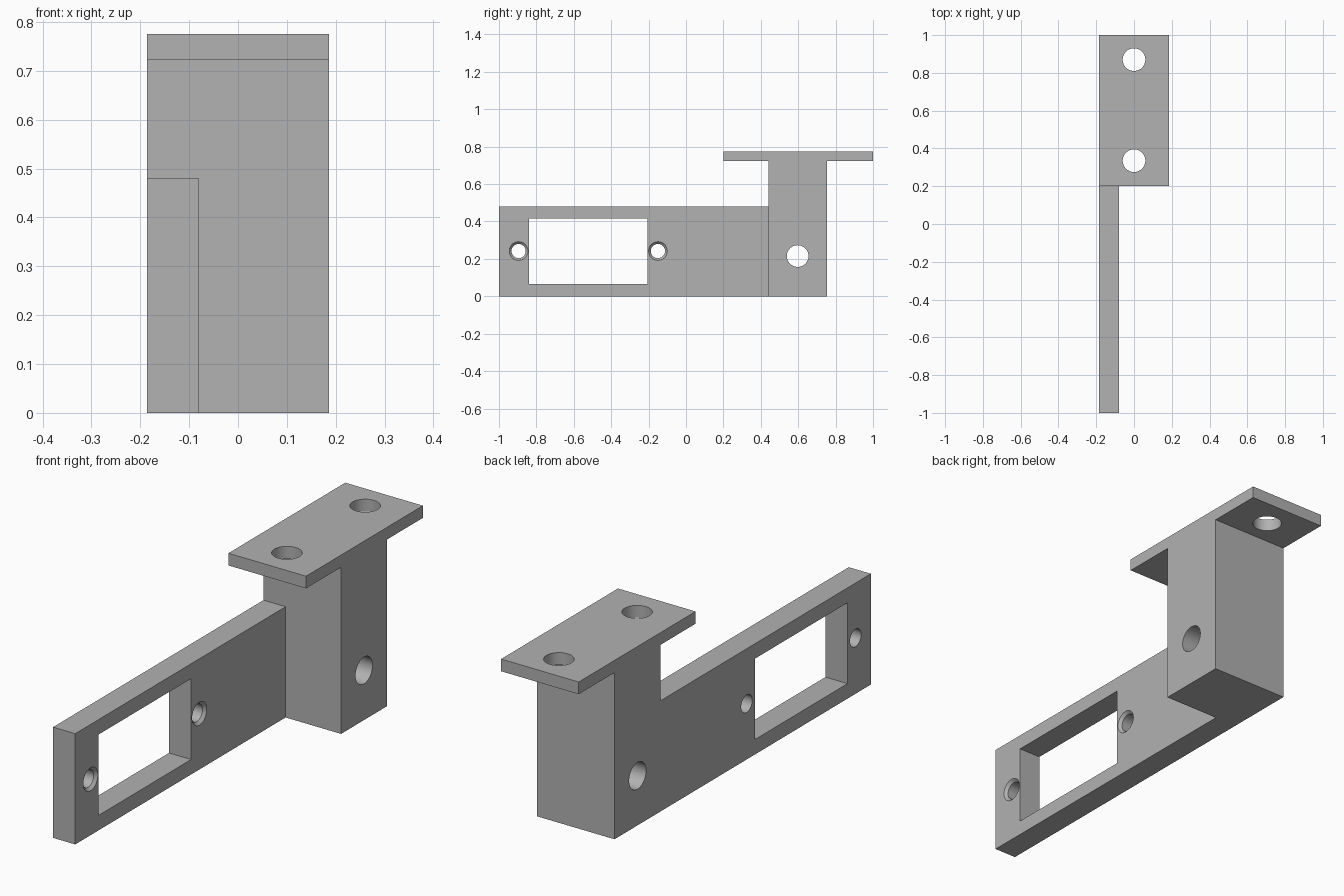
import bpy
import bmesh
from math import pi, radians
from mathutils import Matrix, Vector

cube = bpy.data.objects.get("Cube")
if cube:
    bpy.data.objects.remove(cube, do_unlink=True)

HALF_W = 0.186      # half width of block and plate
ARM_FACE = -0.08    # inner face of the thin arm

grey = bpy.data.materials.new("matte grey")
grey.use_nodes = True
colour = (0.445, 0.445, 0.445, 1)
grey.diffuse_color = colour
grey.node_tree.nodes["Principled BSDF"].inputs["Base Color"].default_value = colour


def finish(name, bm):
    bmesh.ops.recalc_face_normals(bm, faces=bm.faces)
    mesh = bpy.data.meshes.new(name)
    bm.to_mesh(mesh)
    bm.free()
    mesh.materials.append(grey)
    obj = bpy.data.objects.new(name, mesh)
    bpy.context.collection.objects.link(obj)
    return obj


def box(name, low, high):
    low, high = Vector(low), Vector(high)
    bm = bmesh.new()
    bmesh.ops.create_cube(bm, size=1, matrix=Matrix.Translation((low + high) / 2)
                          @ Matrix.Diagonal((*(high - low), 1)))
    return finish(name, bm)


def cone(name, centre, r1, r2, depth, axis):
    turn = Matrix.Rotation(pi / 2, 4, "Y") if axis == "X" else Matrix.Identity(4)
    bm = bmesh.new()
    bmesh.ops.create_cone(bm, cap_ends=True, segments=48, radius1=r1, radius2=r2,
                          depth=depth, matrix=Matrix.Translation(centre) @ turn)
    return finish(name, bm)


# Bracket body: side profile (y, z) of arm, block and plate, extruded in x
profile = [(-1, 0), (0.755, 0), (0.755, 0.722), (1, 0.722), (1, 0.775),
           (0.2, 0.775), (0.2, 0.722), (0.44, 0.722), (0.44, 0.48), (-1, 0.48)]
bm = bmesh.new()
face = bm.faces.new([bm.verts.new((-HALF_W, y, z)) for y, z in profile])
side = bmesh.ops.extrude_face_region(bm, geom=[face])["geom"]
bmesh.ops.translate(bm, vec=(2 * HALF_W, 0, 0),
                    verts=[v for v in side if isinstance(v, bmesh.types.BMVert)])
bracket = finish("mounting_bracket", bm)

# Cutters: thin the arm, open its window, drill the block
cutters = [
    box("arm_relief", (ARM_FACE, -1.1, -0.1), (0.3, 0.44, 0.6)),
    box("arm_window", (-0.3, -0.84, 0.065), (0.1, -0.207, 0.415)),
    cone("block_hole", (0, 0.597, 0.215), 0.058, 0.058, 0.6, "X"),
]
# Countersunk screw holes beside the window
for y in (-0.895, -0.15):
    cutters.append(cone("screw_hole", (-0.15, y, 0.242), 0.038, 0.038, 0.3, "X"))
    cutters.append(cone("countersink", (ARM_FACE + 0.003, y, 0.242), 0.036, 0.07, 0.034, "X"))
# Holes through the top plate
for y in (0.335, 0.87):
    cutters.append(cone("plate_hole", (0, y, 0.75), 0.06, 0.06, 0.2, "Z"))

bpy.ops.object.select_all(action="DESELECT")
bpy.context.view_layer.objects.active = bracket
bracket.select_set(True)
for cutter in cutters:
    cutter.hide_render = True
    mod = bracket.modifiers.new(cutter.name, "BOOLEAN")
    mod.operation = "DIFFERENCE"
    mod.solver = "EXACT"
    mod.object = cutter
    bpy.ops.object.modifier_apply(modifier=mod.name)
    bpy.data.objects.remove(cutter, do_unlink=True)

bpy.ops.object.shade_smooth_by_angle(angle=radians(30))
